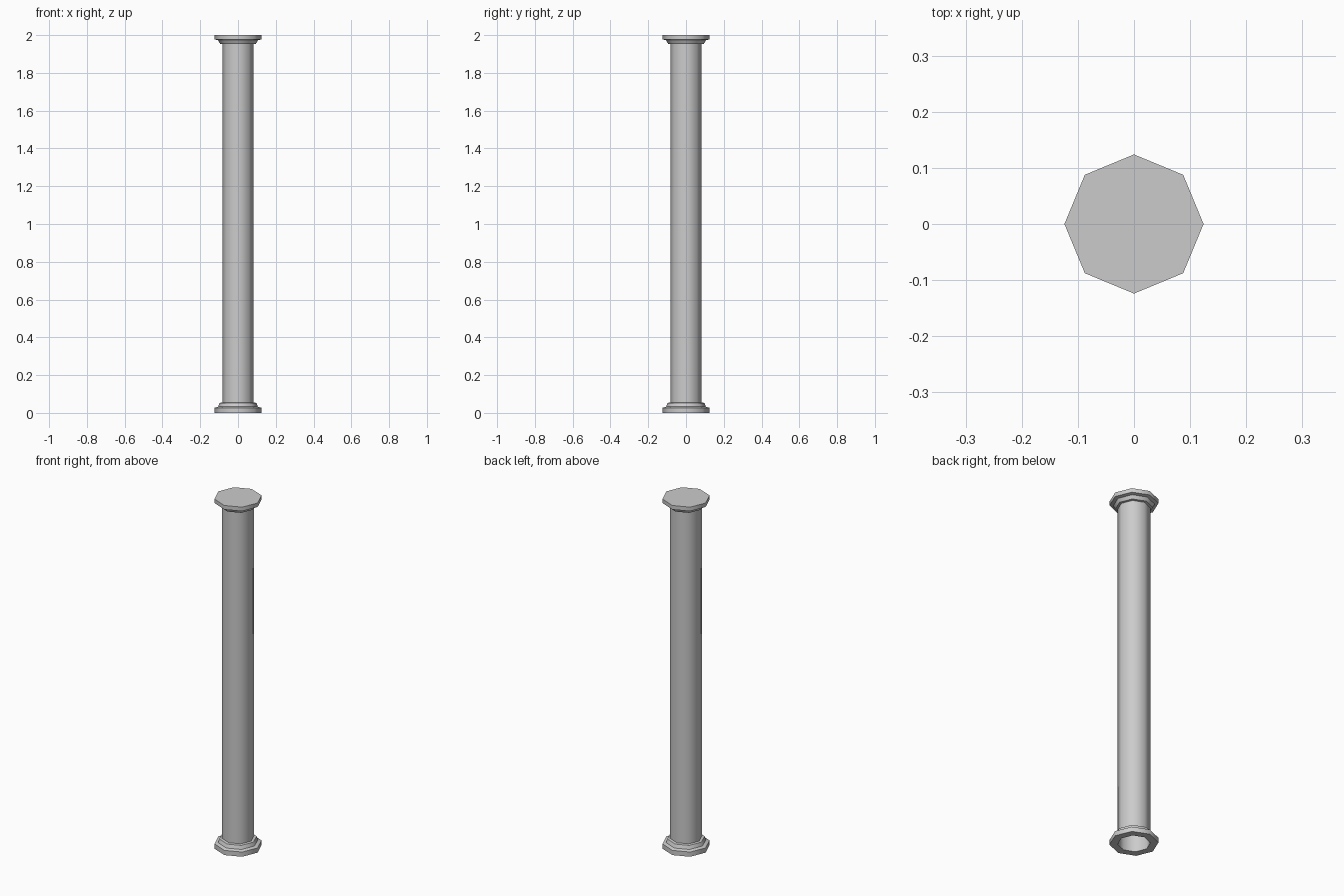
import bpy, bmesh, math

cube = bpy.data.objects.get("Cube")
if cube:
    bpy.data.objects.remove(cube)

stone = bpy.data.materials.new("pale grey stone")
stone.use_nodes = True
GREY = (0.6, 0.6, 0.6, 1)
stone.diffuse_color = GREY
stone.node_tree.nodes["Principled BSDF"].inputs["Base Color"].default_value = GREY

SIDES = 8
SHAFT_R = 0.083


def lathe(name, profile, cap_top=False, smooth_angle=30):
    """Spin a (radius, z) profile, listed so that faces point outward."""
    bm = bmesh.new()
    rings = []
    for r, z in profile:
        angles = [2 * math.pi * i / SIDES for i in range(SIDES)]
        rings.append([bm.verts.new((r * math.cos(a), r * math.sin(a), z)) for a in angles])
    for low, high in zip(rings, rings[1:]):
        for i in range(SIDES):
            j = (i + 1) % SIDES
            bm.faces.new((low[i], low[j], high[j], high[i]))
    if cap_top:
        bm.faces.new(rings[-1])
    mesh = bpy.data.meshes.new(name)
    bm.to_mesh(mesh)
    bm.free()
    mesh.materials.append(stone)
    obj = bpy.data.objects.new(name, mesh)
    bpy.context.collection.objects.link(obj)
    bpy.ops.object.select_all(action="DESELECT")
    obj.select_set(True)
    bpy.context.view_layer.objects.active = obj
    bpy.ops.object.shade_smooth_by_angle(angle=math.radians(smooth_angle))
    return obj


# Hollow shaft, open at the foot
lathe("shaft", [(SHAFT_R, 0), (SHAFT_R, 1.98)], smooth_angle=50)

# Stepped base ring around the foot
lathe("base", [(SHAFT_R, 0), (0.124, 0), (0.124, 0.027),
               (0.105, 0.033), (0.098, 0.053), (SHAFT_R, 0.055)], smooth_angle=50)

# Stepped capital with a closed top
lathe("capital", [(SHAFT_R, 1.952), (0.095, 1.954), (0.105, 1.973),
                  (0.124, 1.977), (0.124, 2.0)], cap_top=True, smooth_angle=50)
